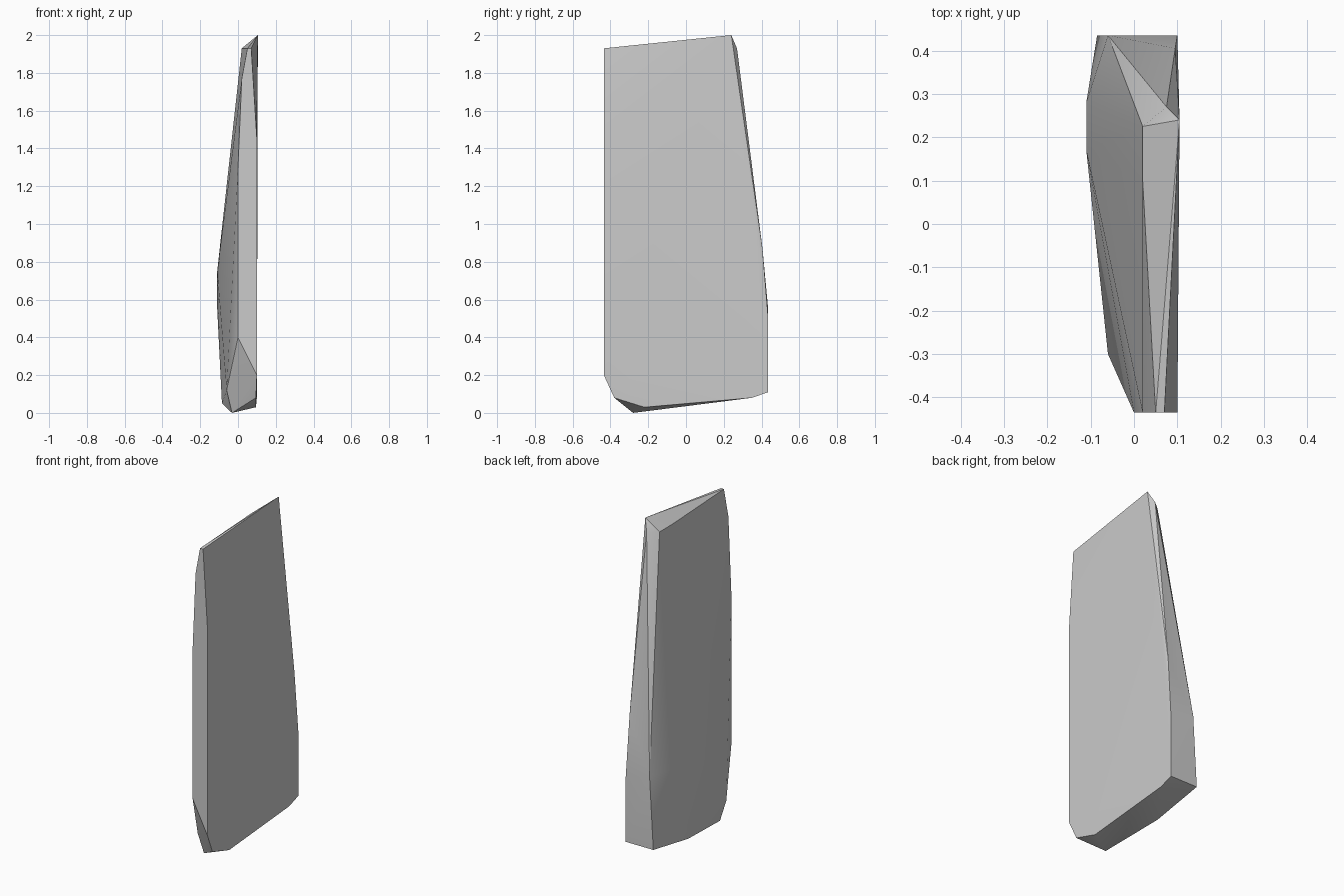
import bpy
import bmesh
import math

default_cube = bpy.data.objects.get("Cube")
if default_cube:
    bpy.data.objects.remove(default_cube, do_unlink=True)


def flat_material(name, colour):
    """Create a plain single-colour material."""
    material = bpy.data.materials.new(name)
    material.use_nodes = True
    material.diffuse_color = colour
    shader = material.node_tree.nodes["Principled BSDF"]
    shader.inputs["Base Color"].default_value = colour
    return material


def chipped_stone(name, corner_groups, material):
    """Wrap a convex chipped solid around the given corner points."""
    bm = bmesh.new()
    for corners in corner_groups:
        for corner in corners:
            bm.verts.new(corner)
    hull = bmesh.ops.convex_hull(bm, input=bm.verts)
    leftovers = set(hull["geom_interior"]) | set(hull["geom_unused"])
    loose = [v for v in leftovers if isinstance(v, bmesh.types.BMVert)]
    bmesh.ops.delete(bm, geom=loose, context="VERTS")
    bmesh.ops.recalc_face_normals(bm, faces=bm.faces)
    mesh = bpy.data.meshes.new(name)
    bm.to_mesh(mesh)
    bm.free()
    mesh.materials.append(material)
    stone = bpy.data.objects.new(name, mesh)
    bpy.context.collection.objects.link(stone)
    return stone


FRONT, BACK = -0.435, 0.435

# Narrow flat front edge, tapering towards the top
front_edge = [
    (0.05, FRONT, 1.93), (0.07, FRONT, 1.93), (0.1, FRONT, 1.45),
    (0.1, FRONT, 0.2), (0, FRONT, 0.4), (0, FRONT, 1.3),
    (0.02, FRONT, 1.77),
]

# Sloping tip
tip = [
    (0.105, 0.24, 2), (0.02, 0.225, 1.93), (0.02, 0.1, 1.93),
    (0.075, 0.27, 1.93),
]

# Bulging broad side and back edge
bulge = [
    (-0.11, 0.28, 0.55), (-0.11, 0.17, 0.75), (-0.06, BACK, 0.55),
    (0.095, 0.405, 0.87), (0.1, BACK, 0.5),
]

# Chipped underside
base = [
    (0.1, BACK, 0.11), (0.1, 0.35, 0.08), (-0.085, BACK, 0.11),
    (-0.085, 0.1, 0.05), (-0.06, -0.3, 0.12), (-0.032, -0.28, 0),
    (0.095, -0.22, 0.03), (0.095, -0.38, 0.08),
]

grey = flat_material("stone grey", (0.6, 0.6, 0.6, 1))
slab = chipped_stone("stone_slab", [front_edge, tip, bulge, base], grey)

# Soften shallow creases and keep the chipped edges sharp
bpy.ops.object.select_all(action="DESELECT")
slab.select_set(True)
bpy.context.view_layer.objects.active = slab
bpy.ops.object.shade_smooth_by_angle(angle=math.radians(25))
